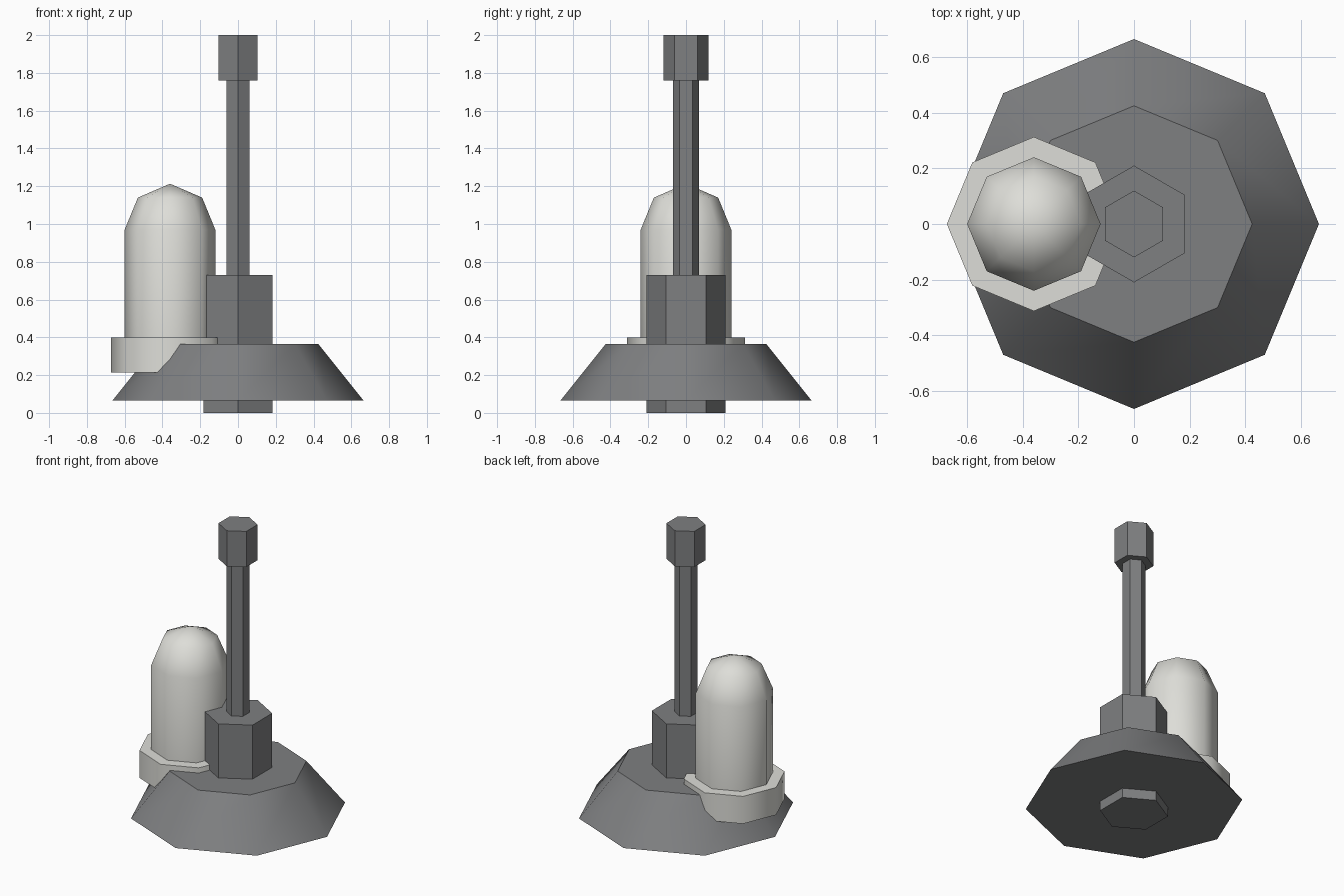
import bpy, bmesh, math

if "Cube" in bpy.data.objects:
    bpy.data.objects.remove(bpy.data.objects["Cube"])


def material(name, rgb):
    m = bpy.data.materials.new(name)
    m.diffuse_color = (*rgb, 1)
    m.use_nodes = True
    m.node_tree.nodes["Principled BSDF"].inputs["Base Color"].default_value = m.diffuse_color
    return m


GREY = material("dark grey", (0.21, 0.214, 0.22))
CREAM = material("warm white", (0.73, 0.73, 0.69))


def lathe(name, profile, sides, mat, x=0.0, turn=0.0):
    """Faceted solid of revolution from (radius, z) points; radius 0 is a tip."""
    bm = bmesh.new()
    rings = []
    for r, z in profile:
        n = sides if r > 0 else 1
        rings.append([bm.verts.new((x + r * math.cos(turn + math.tau * i / sides),
                                    r * math.sin(turn + math.tau * i / sides), z))
                      for i in range(n)])
    for a, b in zip(rings, rings[1:]):
        for i in range(sides):
            j = (i + 1) % sides
            if len(b) == 1:
                bm.faces.new((a[i], a[j], b[0]))
            else:
                bm.faces.new((a[i], a[j], b[j], b[i]))
    bm.faces.new(rings[0][::-1])
    if len(rings[-1]) > 1:
        bm.faces.new(rings[-1])
    mesh = bpy.data.meshes.new(name)
    bm.to_mesh(mesh)
    bm.free()
    mesh.materials.append(mat)
    obj = bpy.data.objects.new(name, mesh)
    bpy.context.collection.objects.link(obj)
    # Octagonal parts shade smooth, hexagonal parts stay faceted
    bpy.ops.object.select_all(action='DESELECT')
    obj.select_set(True)
    bpy.context.view_layer.objects.active = obj
    bpy.ops.object.shade_smooth_by_angle(angle=math.radians(48))
    return obj


# Sloped octagonal base
lathe("base", [(0.665, 0.065), (0.425, 0.365)], 8, GREY)

# Hexagonal hub through the base, rod and end cap
HEX = math.radians(30)
lathe("hub", [(0.21, 0), (0.21, 0.73)], 6, GREY, turn=HEX)
lathe("rod", [(0.07, 0.73), (0.07, 1.76)], 6, GREY, turn=HEX)
lathe("rod_cap", [(0.12, 1.76), (0.12, 2.0)], 6, GREY, turn=HEX)

# Domed cylinder standing on its collar, off to the left
lathe("collar", [(0.313, 0.215), (0.313, 0.4)], 8, CREAM, x=-0.36)
lathe("dome", [(0.24, 0.4), (0.24, 0.97), (0.17, 1.14), (0, 1.213)], 8, CREAM, x=-0.36)
